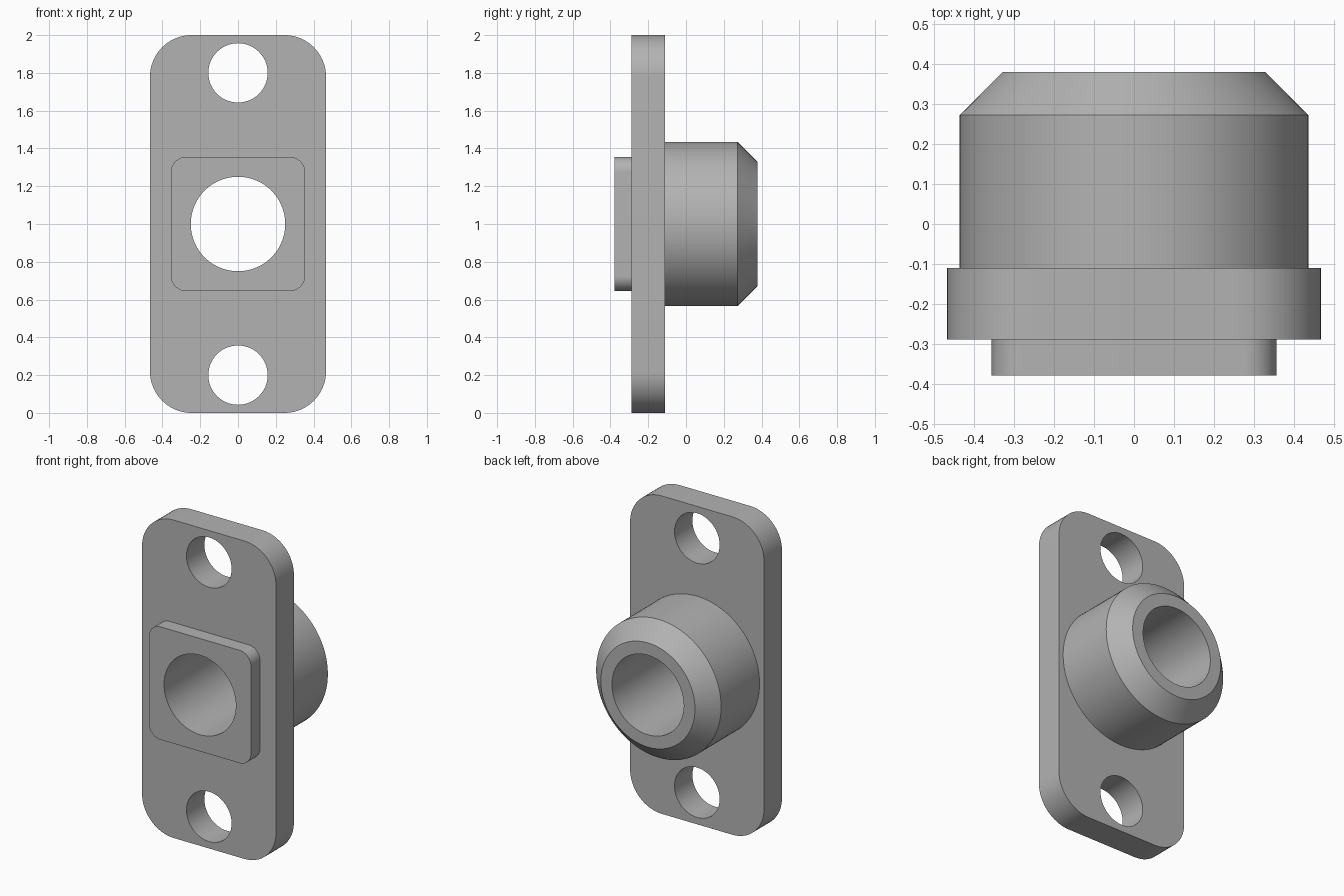
import bpy, bmesh, math
from mathutils import Vector, Matrix

cube = bpy.data.objects.get("Cube")
if cube:
    bpy.data.objects.remove(cube, do_unlink=True)

MID = 1.0        # height of the bore axis
BORE = 0.25      # bore radius
SEGMENTS = 96

grey = bpy.data.materials.new("plain grey")
grey.use_nodes = True
colour = (0.45, 0.45, 0.45, 1)
grey.diffuse_color = colour
grey.node_tree.nodes["Principled BSDF"].inputs["Base Color"].default_value = colour


def circle(radius, z):
    steps = [math.tau * i / SEGMENTS for i in range(SEGMENTS)]
    return [(radius * math.cos(a), z + radius * math.sin(a)) for a in steps]


def rounded_rectangle(half_x, half_z, radius, steps=16):
    points = []
    for corner, (sx, sz) in enumerate([(1, 1), (-1, 1), (-1, -1), (1, -1)]):
        for i in range(steps + 1):
            a = math.pi / 2 * (corner + i / steps)
            points.append((sx * (half_x - radius) + radius * math.cos(a),
                           MID + sz * (half_z - radius) + radius * math.sin(a)))
    return points


def finish(name, bm):
    bmesh.ops.recalc_face_normals(bm, faces=bm.faces)
    mesh = bpy.data.meshes.new(name)
    bm.to_mesh(mesh)
    bm.free()
    mesh.materials.append(grey)
    obj = bpy.data.objects.new(name, mesh)
    bpy.context.collection.objects.link(obj)
    bpy.ops.object.select_all(action="DESELECT")
    obj.select_set(True)
    bpy.context.view_layer.objects.active = obj
    bpy.ops.object.shade_smooth_by_angle(angle=math.radians(30))


def pierced_plate(name, loops, front, back):
    """Fill an outline with holes, then extrude it along y."""
    bm = bmesh.new()
    for loop in loops:
        verts = [bm.verts.new((x, front, z)) for x, z in loop]
        for i, v in enumerate(verts):
            bm.edges.new((verts[i - 1], v))
    bmesh.ops.triangle_fill(bm, use_beauty=True, use_dissolve=False,
                            edges=bm.edges[:], normal=(0, -1, 0))
    extruded = bmesh.ops.extrude_face_region(bm, geom=bm.faces[:], use_keep_orig=True)
    moved = [g for g in extruded["geom"] if isinstance(g, bmesh.types.BMVert)]
    bmesh.ops.translate(bm, verts=moved, vec=(0, back - front, 0))
    finish(name, bm)


def turned_ring(name, profile):
    """Spin a closed (radius, y) profile around the bore axis."""
    bm = bmesh.new()
    verts = [bm.verts.new((r, y, MID)) for r, y in profile]
    edges = [bm.edges.new((verts[i - 1], v)) for i, v in enumerate(verts)]
    bmesh.ops.spin(bm, geom=verts + edges, cent=(0, 0, MID), axis=(0, 1, 0),
                   angle=math.tau, steps=SEGMENTS, use_merge=True)
    bmesh.ops.remove_doubles(bm, verts=bm.verts, dist=0.0001)
    finish(name, bm)


# Mounting flange with two bolt holes and the bore
pierced_plate("mounting_flange",
              [rounded_rectangle(0.466, 1.0, 0.22), circle(BORE, MID),
               circle(0.157, 0.2), circle(0.157, 1.8)], -0.288, -0.11)

# Raised square pad on the front
pierced_plate("front_pad",
              [rounded_rectangle(0.355, 0.355, 0.08), circle(BORE, MID)],
              -0.378, -0.288)

# Round chamfered boss on the back
turned_ring("rear_boss", [(BORE, -0.11), (0.435, -0.11), (0.435, 0.272),
                          (0.328, 0.379), (BORE, 0.379)])
